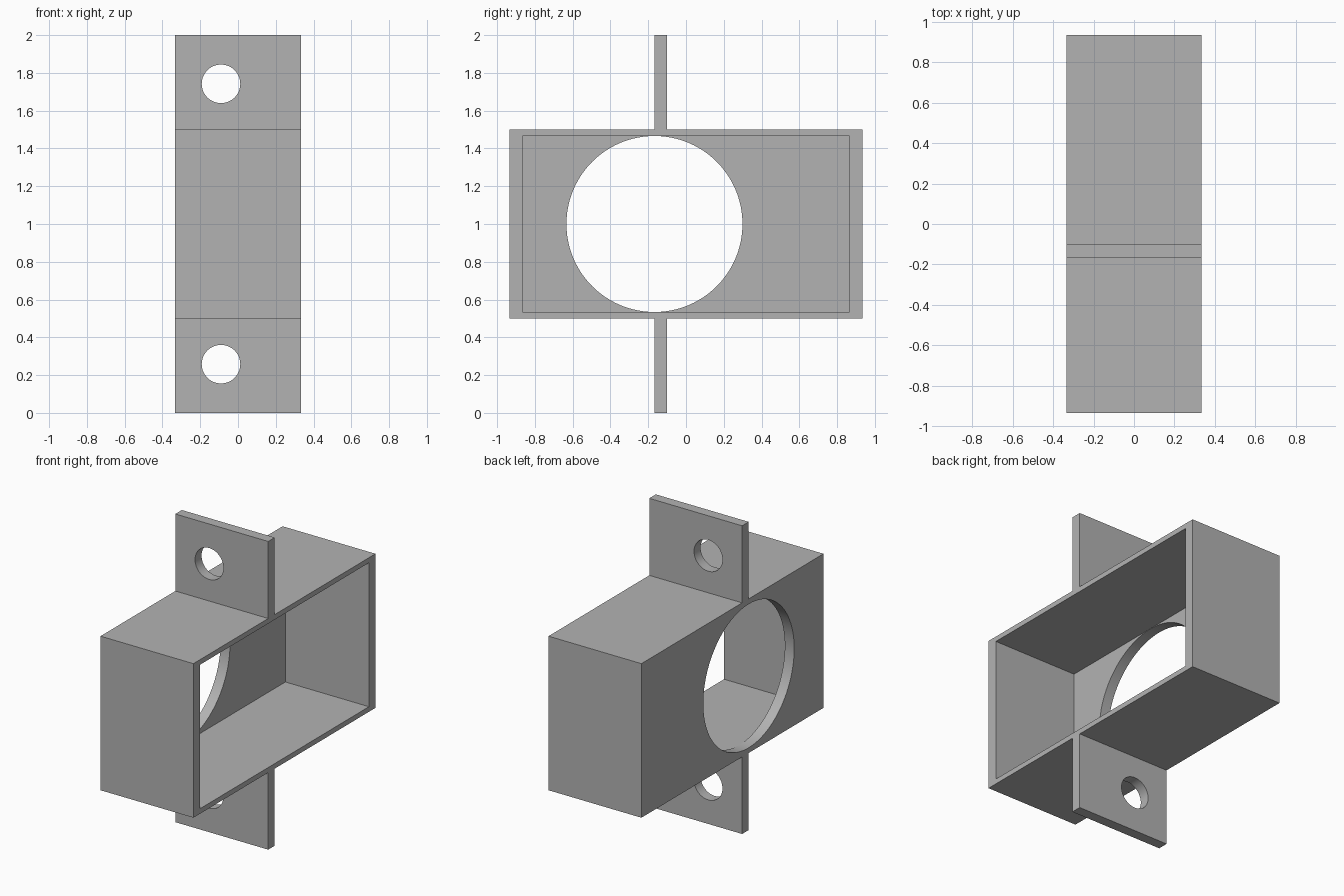
import bpy
from math import radians

default = bpy.data.objects.get("Cube")
if default:
    bpy.data.objects.remove(default, do_unlink=True)

# Overall housing size, wall thicknesses and vertical centre
W, D, H = 0.667, 1.867, 1.0
WALL, RIM = 0.067, 0.033
MID = 1.0

grey = bpy.data.materials.new("plain grey")
grey.use_nodes = True
COLOUR = (0.45, 0.45, 0.45, 1)
grey.diffuse_color = COLOUR
grey.node_tree.nodes["Principled BSDF"].inputs["Base Color"].default_value = COLOUR


def box(name, centre, size):
    bpy.ops.mesh.primitive_cube_add(size=1, location=centre)
    ob = bpy.context.object
    ob.name = name
    ob.scale = size
    bpy.ops.object.transform_apply(location=False, rotation=False, scale=True)
    ob.data.materials.append(grey)
    return ob


def cylinder(name, centre, radius, depth, rotation):
    bpy.ops.mesh.primitive_cylinder_add(vertices=96, radius=radius, depth=depth,
                                        location=centre, rotation=rotation)
    ob = bpy.context.object
    ob.name = name
    ob.data.materials.append(grey)
    return ob


def cut(target, cutter):
    cutter.hide_render = True
    mod = target.modifiers.new("cut", 'BOOLEAN')
    mod.operation = 'DIFFERENCE'
    mod.solver = 'EXACT'
    mod.object = cutter
    bpy.ops.object.select_all(action='DESELECT')
    target.select_set(True)
    bpy.context.view_layer.objects.active = target
    bpy.ops.object.modifier_apply(modifier=mod.name)
    bpy.data.objects.remove(cutter, do_unlink=True)


def smooth(ob):
    bpy.ops.object.select_all(action='DESELECT')
    ob.select_set(True)
    bpy.context.view_layer.objects.active = ob
    bpy.ops.object.shade_smooth_by_angle(angle=radians(30))


# Housing: tray open towards +x, with a large round opening in its base wall
housing = box("housing", (0, 0, MID), (W, D, H))
cut(housing, box("cavity_cutter", (WALL, 0, MID),
                 (W, D - 2 * WALL, H - 2 * RIM)))
cut(housing, cylinder("opening_cutter", (-W / 2, -0.167, MID), 0.466, 0.3,
                      (0, radians(90), 0)))
smooth(housing)

# Mounting tabs above and below, each with a screw hole
for name, side in (("upper_tab", 1), ("lower_tab", -1)):
    tab = box(name, (0, -0.133, MID + side * 0.75), (W, WALL, 0.5))
    cut(tab, cylinder("screw_hole_cutter", (-0.09, -0.133, MID + side * 0.742),
                      0.102, 0.3, (radians(90), 0, 0)))
    smooth(tab)
